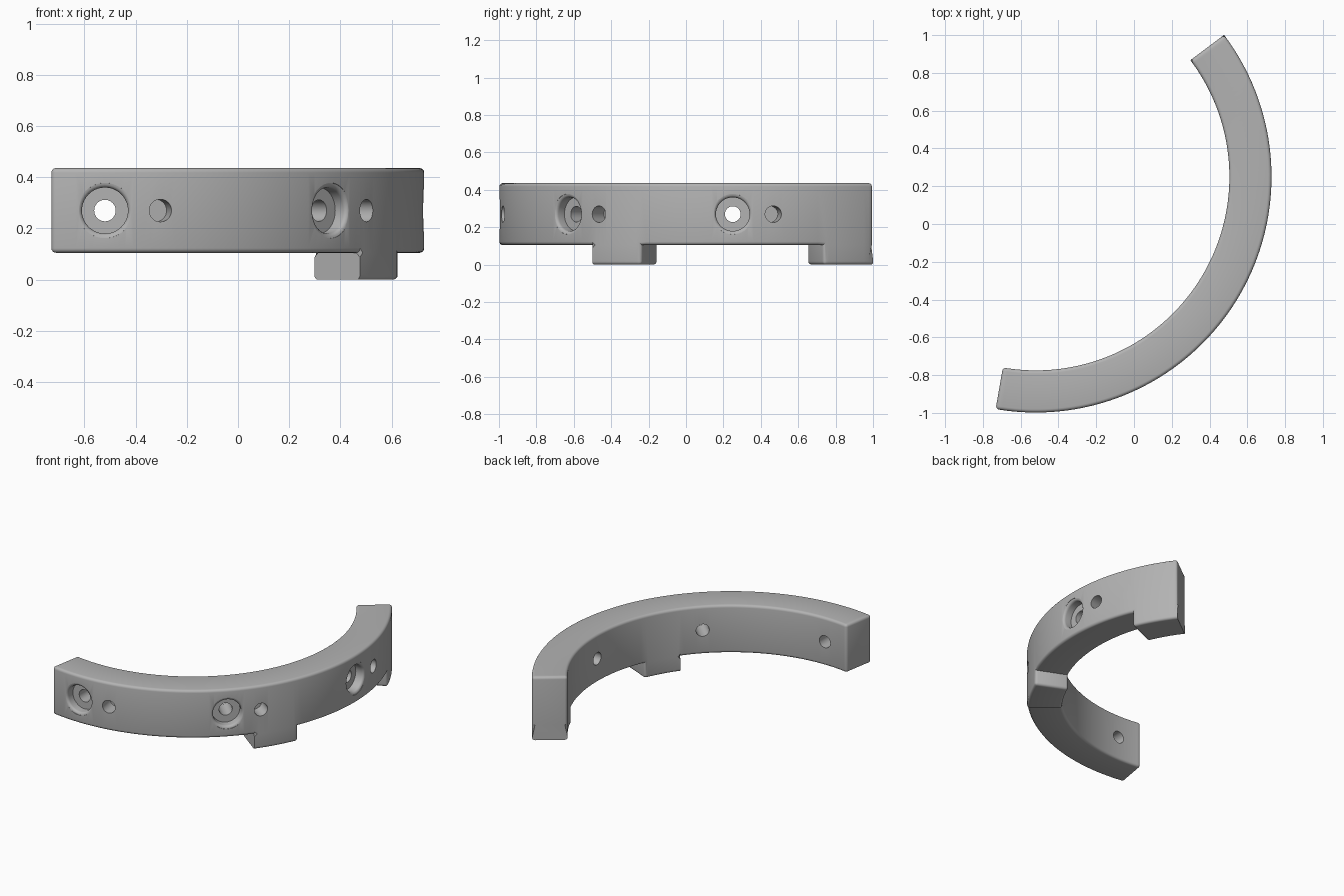
import bpy, bmesh
from math import sin, cos, pi, radians, ceil
from mathutils import Matrix, Vector

cube = bpy.data.objects.get("Cube")
if cube:
    bpy.data.objects.remove(cube, do_unlink=True)

CX, CY = -0.52, 0.25
R_IN, R_OUT = 1.025, 1.248
Z_FOOT, Z_BODY, Z_TOP = 0.0, 0.105, 0.436
HOLE_Z = 0.27
# (start angle, end angle, has a foot)
SPANS = [(-99.8, -37, False), (-37, -23.1, True), (-23.1, 22.9, False), (22.9, 37, True)]

grey = bpy.data.materials.new("grey")
grey.diffuse_color = (0.45, 0.45, 0.45, 1)
grey.use_nodes = True
grey.node_tree.nodes["Principled BSDF"].inputs["Base Color"].default_value = (0.45, 0.45, 0.45, 1)


def make_object(name, bm):
    mesh = bpy.data.meshes.new(name)
    bmesh.ops.recalc_face_normals(bm, faces=bm.faces)
    bm.to_mesh(mesh)
    bm.free()
    mesh.materials.append(grey)
    ob = bpy.data.objects.new(name, mesh)
    bpy.context.collection.objects.link(ob)
    return ob


def polar(r, deg, z):
    a = radians(deg)
    return Vector((CX + r * cos(a), CY + r * sin(a), z))


# Curved bar: a swept rectangle with feet extruded from its underside
bm = bmesh.new()
angles, footed = [SPANS[0][0]], []
for a0, a1, foot in SPANS:
    n = ceil((a1 - a0) / 1.5)
    angles += [a0 + (a1 - a0) * (i + 1) / n for i in range(n)]
    footed += [foot] * n
rings = [[bm.verts.new(polar(r, a, z)) for r, z in
          ((R_IN, Z_BODY), (R_OUT, Z_BODY), (R_OUT, Z_TOP), (R_IN, Z_TOP))] for a in angles]
under = []
for p, q, foot in zip(rings, rings[1:], footed):
    for k in range(4):
        face = bm.faces.new((p[k], p[k - 1], q[k - 1], q[k]))
        if k == 1 and foot:
            under.append(face)
bm.faces.new(rings[0])
bm.faces.new(rings[-1])
bmesh.ops.recalc_face_normals(bm, faces=bm.faces)
ext = bmesh.ops.extrude_face_region(bm, geom=under)
for v in ext["geom"]:
    if isinstance(v, bmesh.types.BMVert):
        v.co.z = Z_FOOT
bmesh.ops.delete(bm, geom=[f for f in under if f.is_valid], context="FACES")
# merge the stacked end faces of the far foot into one flat end
bmesh.ops.recalc_face_normals(bm, faces=bm.faces)
end_edges = [e for e in bm.edges if len(e.link_faces) == 2
             and e.calc_face_angle() < 0.001 and all(
                 (v.co - polar(R_IN, 37, v.co.z)).length < 0.3 for v in e.verts)
             and abs(e.verts[0].co.z - Z_BODY) < 0.001 and abs(e.verts[1].co.z - Z_BODY) < 0.001
             and all(abs((v.co - Vector((CX, CY, v.co.z))).angle(Vector((1, 0, 0))) - radians(37)) < 0.001
                     for v in e.verts)]
bmesh.ops.dissolve_edges(bm, edges=end_edges, use_verts=False)


# Round the convex edges, keeping one end of each foot crisp
def crisp(e):
    m = (e.verts[0].co + e.verts[1].co) / 2 - Vector((CX, CY, 0))
    a = Vector((m.x, m.y, 0)).angle(Vector((1, 0, 0)))
    return abs(a - radians(37)) < 0.002 and m.z < Z_BODY - 0.01


rim = [e for e in bm.edges if len(e.link_faces) == 2
       and e.calc_face_angle_signed() > 0.5 and not crisp(e)]
bmesh.ops.bevel(bm, geom=rim, offset=0.018, offset_type="OFFSET", segments=4,
                profile=0.5, affect="EDGES", clamp_overlap=True)
bar = make_object("curved_bar", bm)


# Radial hole cutters, each a revolved profile of (radius, distance out from the rim)
def add_lathe(bm, profile, deg, steps=40):
    place = (Matrix.Translation(polar(R_OUT, deg, HOLE_Z))
             @ Matrix.Rotation(radians(deg), 4, "Z"))
    loops = [[bm.verts.new(place @ Vector((d, r * cos(2 * pi * i / steps), r * sin(2 * pi * i / steps))))
              for i in range(steps)] for r, d in profile]
    for a, b in zip(loops, loops[1:]):
        for i in range(steps):
            bm.faces.new((a[i - 1], a[i], b[i], b[i - 1]))
    bm.faces.new(loops[0])
    bm.faces.new(loops[-1])


flare = [(0.108 - 0.018 * sin(t * pi / 8), -0.003 - 0.018 * (1 - cos(t * pi / 8))) for t in range(5)]
counterbore = [(0.112, 0.05)] + flare + [(0.09, -0.065), (0.042, -0.065), (0.042, -0.4)]
blind = [(0.044, 0.05), (0.044, -0.11)]
bm = bmesh.new()
for deg in (-90, -45, 0):
    add_lathe(bm, counterbore, deg)
    add_lathe(bm, blind, deg + 10)
cutter = make_object("hole_cutter", bm)
cutter.hide_render = True

cut = bar.modifiers.new("holes", "BOOLEAN")
cut.operation = "DIFFERENCE"
cut.solver = "EXACT"
cut.object = cutter
bpy.ops.object.select_all(action="DESELECT")
bar.select_set(True)
bpy.context.view_layer.objects.active = bar
bpy.ops.object.modifier_apply(modifier=cut.name)
bpy.data.objects.remove(cutter, do_unlink=True)
bpy.ops.object.shade_smooth_by_angle(angle=radians(30))
